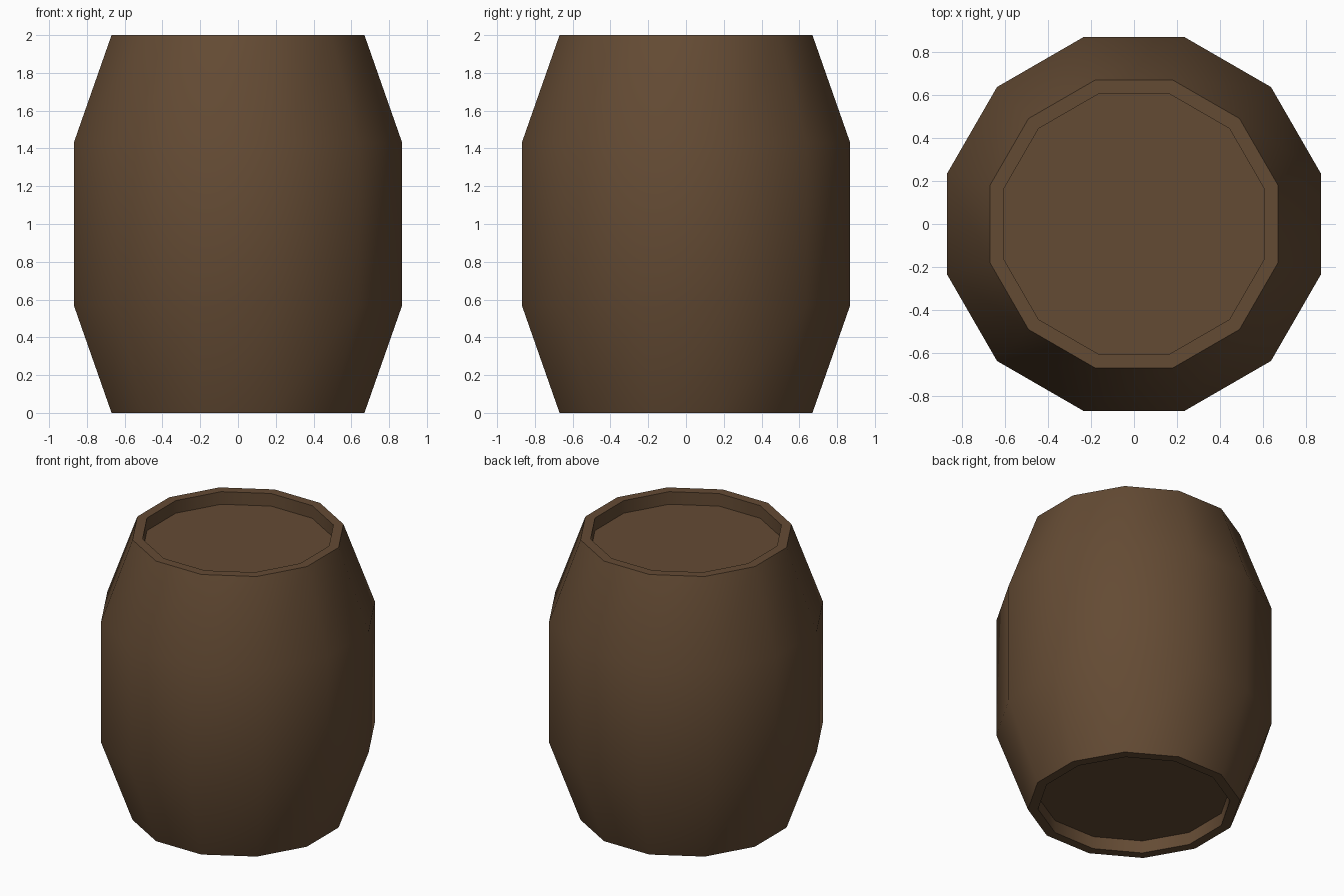
import bpy, bmesh, math

if "Cube" in bpy.data.objects:
    bpy.data.objects.remove(bpy.data.objects["Cube"])

SIDES = 12
wood = bpy.data.materials.new("brown_wood")
wood.diffuse_color = (0.127, 0.070, 0.034, 1)
wood.use_nodes = True
wood.node_tree.nodes["Principled BSDF"].inputs["Base Color"].default_value = wood.diffuse_color

# Profile (radius to corners, height): lower head, rims, belly, upper head
profile = [(0.627, 0.09), (0.627, 0.0), (0.693, 0.0), (0.90, 0.57),
           (0.90, 1.43), (0.693, 2.0), (0.627, 2.0), (0.627, 1.91)]

bm = bmesh.new()
rings = []
for r, z in profile:
    angles = [2 * math.pi * (i + 0.5) / SIDES for i in range(SIDES)]
    rings.append([bm.verts.new((r * math.cos(a), r * math.sin(a), z)) for a in angles])

# Staves and rims
for low, high in zip(rings, rings[1:]):
    for i in range(SIDES):
        j = (i + 1) % SIDES
        bm.faces.new((low[i], low[j], high[j], high[i]))

# Recessed heads
bm.faces.new(rings[0][::-1])
bm.faces.new(rings[-1])
bmesh.ops.recalc_face_normals(bm, faces=bm.faces[:])

mesh = bpy.data.meshes.new("barrel")
bm.to_mesh(mesh)
bm.free()
mesh.materials.append(wood)
barrel = bpy.data.objects.new("barrel", mesh)
bpy.context.collection.objects.link(barrel)

# Smooth staves, crisp rims
bpy.context.view_layer.objects.active = barrel
barrel.select_set(True)
bpy.ops.object.shade_smooth_by_angle(angle=math.radians(35))
